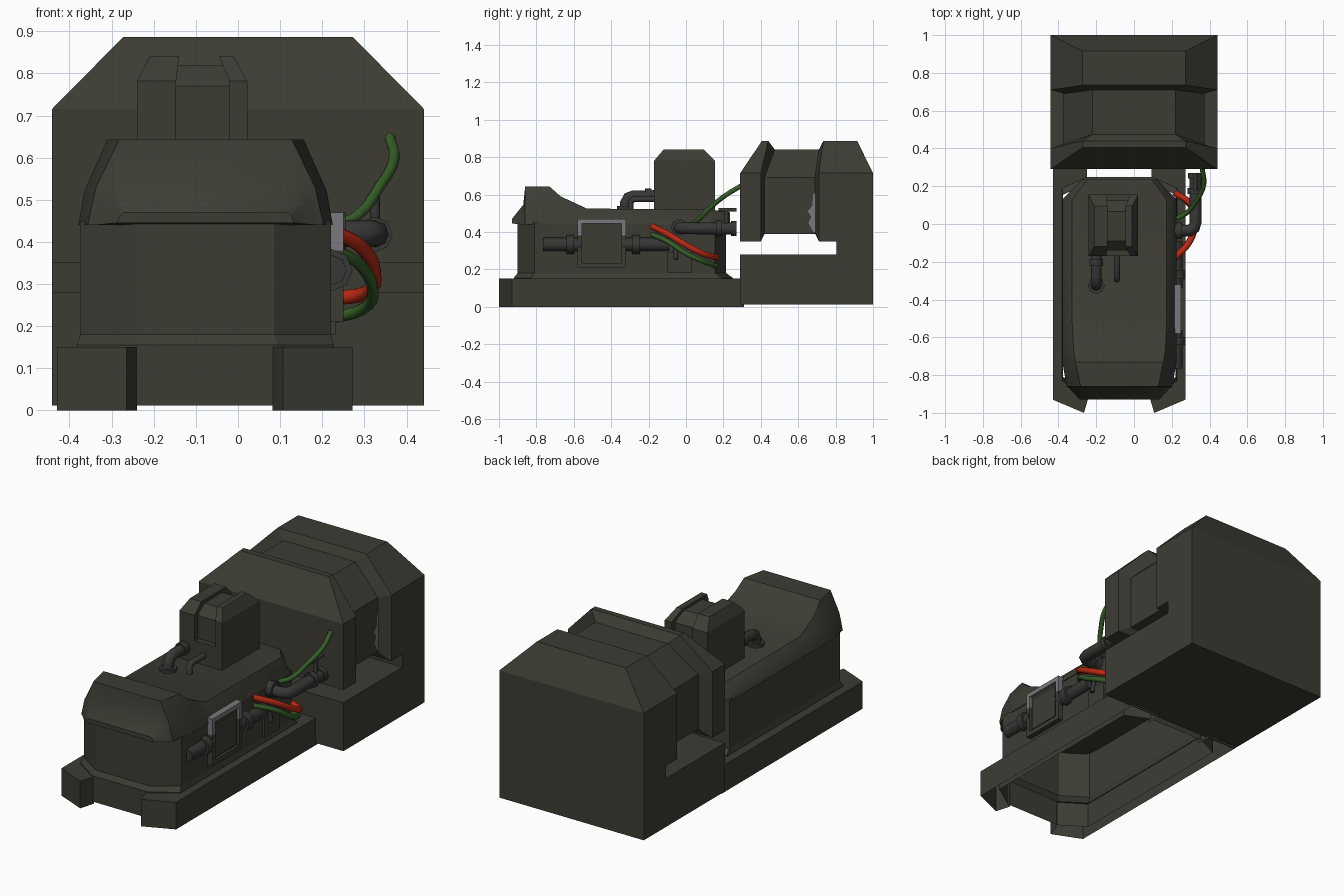
import bpy, bmesh

if "Cube" in bpy.data.objects:
    bpy.data.objects.remove(bpy.data.objects["Cube"])

def mat(name, rgb):
    m = bpy.data.materials.new(name)
    m.diffuse_color = (*rgb, 1)
    m.use_nodes = True
    m.node_tree.nodes["Principled BSDF"].inputs["Base Color"].default_value = m.diffuse_color
    return m

OLIVE = mat("dark_olive_metal", (0.046, 0.045, 0.034))
PIPE = mat("dark_pipe_grey", (0.038, 0.039, 0.035))
GREY = mat("worn_grey", (0.19, 0.19, 0.21))
RED = mat("red_cable", (0.48, 0.022, 0.006))
GREEN = mat("green_cable", (0.035, 0.11, 0.02))

def finish(name, bm, material, smooth=None):
    bmesh.ops.recalc_face_normals(bm, faces=bm.faces)
    me = bpy.data.meshes.new(name)
    bm.to_mesh(me)
    bm.free()
    ob = bpy.data.objects.new(name, me)
    bpy.context.collection.objects.link(ob)
    me.materials.append(material)
    if smooth:
        bpy.ops.object.select_all(action='DESELECT')
        ob.select_set(True)
        bpy.context.view_layer.objects.active = ob
        bpy.ops.object.shade_smooth_by_angle(angle=smooth)
    return ob

def loft(name, rings, material, start=True, end=True, smooth=None):
    """Skin rings of equal length; caps are split into strips across the ring."""
    bm = bmesh.new()
    vs = [[bm.verts.new(p) for p in r] for r in rings]
    n = len(rings[0])
    for a, b in zip(vs, vs[1:]):
        for i in range(n):
            j = (i + 1) % n
            bm.faces.new((a[i], a[j], b[j], b[i]))
    for r, use in ((vs[0], start), (vs[-1], end)):
        if use:
            for i in range(n // 2 - 1):
                bm.faces.new((r[i], r[i + 1], r[n - 2 - i], r[n - 1 - i]))
    return finish(name, bm, material, smooth)

def box(name, x0, x1, y0, y1, z0, z1, material=OLIVE):
    return loft(name, [[(x0, y0, z), (x1, y0, z), (x1, y1, z), (x0, y1, z)] for z in (z0, z1)], material)

def tube(name, pts, r, material=PIPE, curved=False):
    cu = bpy.data.curves.new(name, 'CURVE')
    cu.dimensions = '3D'
    cu.bevel_depth, cu.bevel_resolution = r, 2
    cu.use_fill_caps = True
    cu.resolution_u = 4
    if curved:
        s = cu.splines.new('BEZIER')
        s.bezier_points.add(len(pts) - 1)
        for b, p in zip(s.bezier_points, pts):
            b.co = p
            b.handle_left_type = b.handle_right_type = 'AUTO'
    else:
        s = cu.splines.new('POLY')
        s.points.add(len(pts) - 1)
        for b, p in zip(s.points, pts):
            b.co = (*p, 1)
    cu.materials.append(material)
    ob = bpy.data.objects.new(name, cu)
    bpy.context.collection.objects.link(ob)

# ---- Rear housing: collars and recessed waist in one loft along y
def housing_ring(w, tw, zb, zs, zt, yl, yt):
    return [(-w, yl, zb), (-w, yl, zs), (-tw, yt, zt), (tw, yt, zt), (w, yl, zs), (w, yl, zb)]
BIG, SMALL = (.442, .272, .35, .715, .887), (.372, .22, .39, .69, .84)
loft("rear_housing", [housing_ring(*s, yl, yt) for s, yl, yt in (
    (BIG, .29, .406), (BIG, .40, .44), (SMALL, .42, .475),
    (SMALL, .69, .71), (BIG, .71, .735), (BIG, 1.0, .915))], OLIVE)
# Base and back column of the rear housing (one L-shaped profile)
L = [(.29, .012), (.29, .28), (.805, .28), (.805, .355), (1.0, .355), (1.0, .012)]
bm = bmesh.new()
f = bm.faces.new([bm.verts.new((-.442, y, z)) for y, z in L])
g = bmesh.ops.extrude_face_region(bm, geom=[f])
bmesh.ops.translate(bm, vec=(.884, 0, 0), verts=[v for v in g["geom"] if isinstance(v, bmesh.types.BMVert)])
finish("rear_housing_base", bm, OLIVE)

# Worn grey patch on the waist side
bm = bmesh.new()
bm.faces.new([bm.verts.new((.376, y, z)) for y, z in (
    (.712, .40), (.68, .40), (.655, .45), (.67, .48), (.65, .51), (.675, .54), (.68, .60), (.712, .62))])
finish("worn_patch", bm, GREY)

# ---- Main engine body: open-bottomed octagonal shell
CX = -.077
def octagon(hw, y0, y1, z, c=.135, d=.09, e=.06):
    return [(CX - hw, y0 + d, z), (CX - hw, y1 - e, z), (CX - hw + c, y1, z), (CX + hw - c, y1, z),
            (CX + hw, y1 - e, z), (CX + hw, y0 + d, z), (CX + hw - c, y0, z), (CX - hw + c, y0, z)]
def shell_ring(*a):
    o = octagon(*a)
    return o[-1:] + o[:-1]
loft("body_shell", [shell_ring(*r) for r in (
    (.305, -.92, .25, .012), (.305, -.92, .25, .155), (.298, -.90, .215, .18), (.298, -.90, .215, .45))],
    OLIVE, start=False, end=False)

# Hood with raised front crest: stations along y
stations = [  # y, low(hw,z), mid(hw,z), top(hw,z)
    (-.93, .21, .445, .205, .46, .195, .47),
    (-.87, .265, .44, .245, .50, .21, .545),
    (-.86, .28, .44, .26, .53, .205, .643),
    (-.73, .302, .44, .288, .52, .233, .643),
    (-.67, .302, .44, .285, .51, .243, .59),
    (-.53, .302, .44, .288, .48, .25, .525),
    (.13, .302, .44, .288, .48, .25, .52),
    (.235, .20, .44, .19, .48, .17, .505)]
loft("body_hood", [[(CX - a, y, az), (CX - b, y, bz), (CX - c, y, cz),
                    (CX + c, y, cz), (CX + b, y, bz), (CX + a, y, az)]
                   for y, a, az, b, bz, c, cz in stations], OLIVE, smooth=.6)

# ---- Hollow skirt rails with angled feet, mirrored about the body centre
path = [(-.25, .23), (-.25, .31), (-.43, .31), (-.43, -.93), (-.265, -1.0), (-.24, -.915)]
for side, name in ((1, "left_rail"), (-1, "right_rail")):
    fx = lambda x: CX - .002 + side * (x - CX + .002)
    bm = bmesh.new()
    top = [bm.verts.new((fx(x), y, .15)) for x, y in path]
    low = [bm.verts.new((fx(x), y, 0)) for x, y in path]
    for i in range(len(path) - 1):
        bm.faces.new((top[i], top[i + 1], low[i + 1], low[i]))
    inner = [bm.verts.new((fx(x), y, .15)) for x, y in ((-.378, -.82), (-.378, .18))]
    bm.faces.new(top + inner)
    finish(name, bm, OLIVE)

# ---- Turret on the hood
def cheek(xl, xt, dy=0, zt=.84, zs=.782, z0=.64):
    return [(xl, -.17 + dy, z0), (xl, -.17 + dy, zs), (xt, -.12 + dy, zt),
            (xt, .095 - dy, zt), (xl, .155 - dy, zs), (xl, .155 - dy, z0)]
loft("turret_left_cheek", [cheek(-.24, -.21), cheek(-.147, -.14)], OLIVE)
loft("turret_right_cheek", [cheek(-.02, -.045), cheek(.022, -.01)], OLIVE)
loft("turret_core", [cheek(x, x, .03, .82, .77) for x in (-.16, -.015)], OLIVE)
box("turret_pedestal", -.24, .022, -.17, .155, .51, .642)

# ---- Framed panel on the right side
Y0, Y1, Z0, Z1, T = -.58, -.32, .21, .47, .025
box("panel_plate", .20, .235, Y0 + .01, Y1 - .01, Z0 + .01, Z1 - .01)
box("panel_frame_top", .20, .25, Y0, Y1, Z1 - T, Z1, GREY)
box("panel_frame_bottom", .20, .25, Y0, Y1, Z0, Z0 + T)
for y, n in ((Y0, "front"), (Y1 - T, "rear")):
    box("panel_frame_upper_" + n, .20, .25, y, y + T, .38, Z1 - T, GREY)
    box("panel_frame_lower_" + n, .20, .25, y, y + T, Z0 + T, .38)
box("panel_cover", .20, .243, Y0 + .035, Y1 - .035, Z0 + .035, Z1 - .045)
box("small_hatch", .20, .233, -.10, .03, .18, .29)

# ---- Pipes on the right side
def pipe(name, flanges, pts, r):
    tube(name, pts, r)
    for i, (a, b, fr) in enumerate(flanges):
        tube(f"{name}_flange_{i}", [a, b], fr)
X, Z = .222, .333
pipe("front_side_pipe", [((X, -.64, Z), (X, -.60, Z), .05)], [(X, -.765, Z), (X, -.56, Z)], .036)
pipe("rear_side_pipe", [((X, -.29, Z), (X, -.245, Z), .05)], [(X, -.34, Z), (X, -.09, Z)], .036)
pipe("hatch_pipe", [], [(.23, -.055, .32), (.24, -.055, .255)], .012)
pipe("elbow_pipe", [((.21, -.035, .425), (.255, -.035, .425), .045),
                    ((.325, .16, .418), (.325, .19, .418), .042),
                    ((.325, .24, .418), (.325, .27, .418), .04)],
     [(.21, -.035, .42), (.295, -.035, .42), (.318, -.02, .42), (.326, .01, .42), (.326, .26, .418)], .032)
tube("valve_stem", [(.325, .215, .42), (.325, .215, .52)], .012)
tube("valve_handle", [(.325, .175, .518), (.325, .27, .518)], .01)

# ---- Pipes from the turret into the hood
pipe("hood_pipe", [((-.2, -.325, .515), (-.2, -.325, .54), .045), ((-.2, -.22, .595), (-.2, -.185, .595), .036)],
     [(-.2, -.16, .595), (-.2, -.28, .595), (-.2, -.31, .585), (-.2, -.325, .555), (-.2, -.325, .51)], .028)
pipe("thin_hood_pipe", [], [(-.09, -.16, .575), (-.09, -.28, .575), (-.09, -.295, .56), (-.09, -.295, .51)], .016)

# ---- Cables
tube("upper_green_cable", [(.23, .03, .44), (.28, .06, .46), (.335, .13, .53), (.37, .21, .595), (.36, .30, .65)],
     .013, GREEN, True)
tube("red_cable", [(.215, -.18, .43), (.29, -.1, .39), (.323, 0, .33), (.305, .1, .28), (.215, .165, .265)],
     .017, RED, True)
tube("lower_green_cable", [(.215, -.18, .385), (.285, -.1, .35), (.32, 0, .285), (.295, .1, .24), (.215, .165, .218)],
     .014, GREEN, True)
